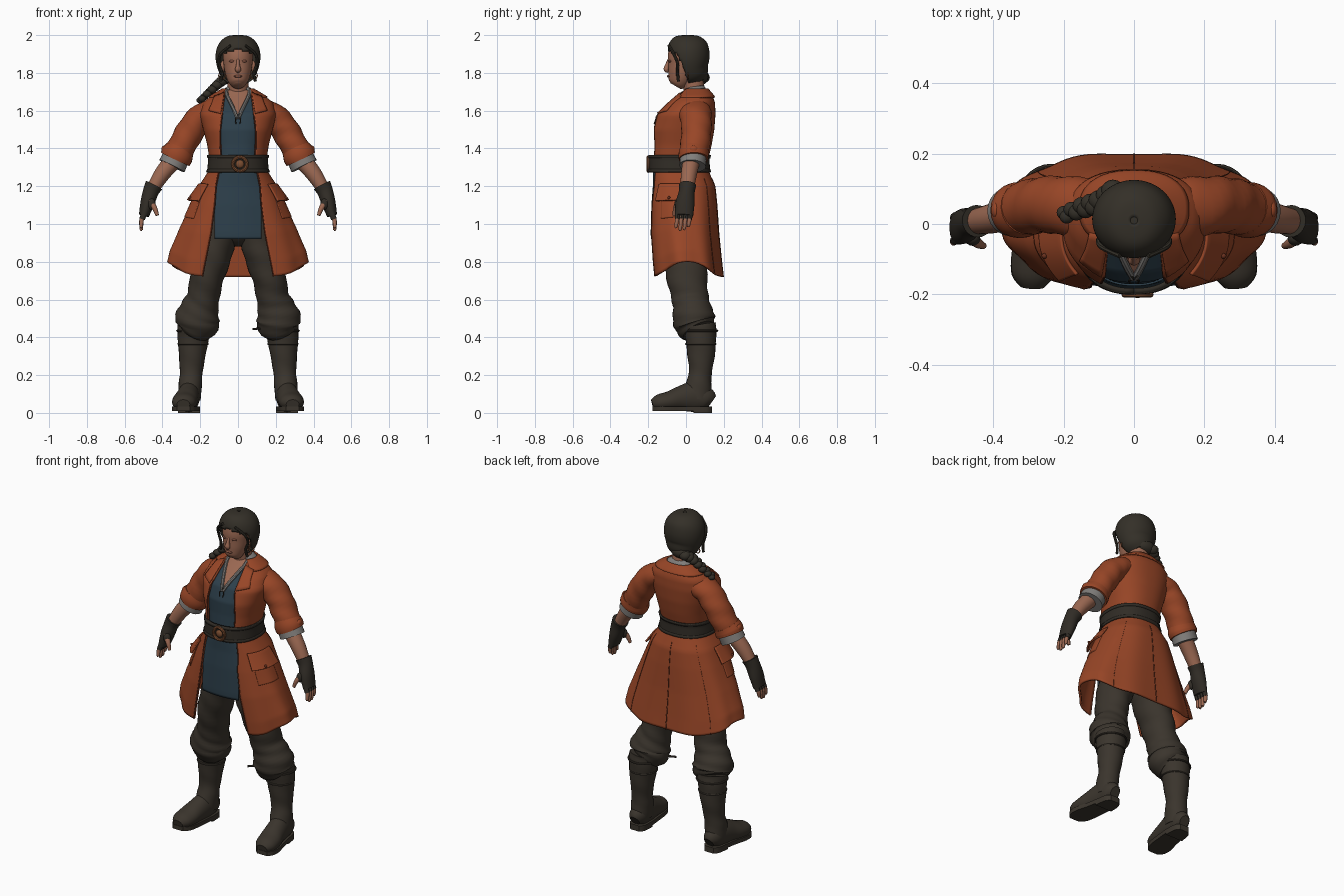
import bpy, bmesh
from math import sin, cos, pi, asin, copysign
from mathutils import Vector

cube = bpy.data.objects.get("Cube")
if cube:
    bpy.data.objects.remove(cube, do_unlink=True)

def material(name, *rgb):
    m = bpy.data.materials.new(name)
    m.use_nodes = True
    m.diffuse_color = (*rgb, 1)
    m.node_tree.nodes["Principled BSDF"].inputs["Base Color"].default_value = (*rgb, 1)
    return m

coat = material("rust_coat", .315, .061, .02)
trim = material("coat_seam", .14, .03, .013)
shirt = material("blue_shirt", .026, .05, .07)
leather = material("brown_leather", .043, .035, .026)
hair = material("dark_hair", .034, .029, .021)
skin = material("skin", .33, .14, .085)
lips = material("lips", .25, .095, .06)
linen = material("grey_linen", .22, .21, .2)
belt = material("dark_belt", .03, .025, .019)
copper = material("copper", .2, .075, .03)
made = []

def finish(name, bm, mats):
    bmesh.ops.recalc_face_normals(bm, faces=bm.faces)
    me = bpy.data.meshes.new(name)
    bm.to_mesh(me)
    bm.free()
    for m in mats:
        me.materials.append(m)
    made.append(bpy.data.objects.new(name, me))
    bpy.context.scene.collection.objects.link(made[-1])
    return made[-1]

def grid(name, rows, *mats, wrap=True, rule=None, thick=0):
    """Skin a list of point rows; rule picks a material, or None for a hole."""
    bm = bmesh.new()
    vs = [[bm.verts.new(p) for p in row] for row in rows]
    n = len(vs[0])
    for a, b in zip(vs, vs[1:]):
        for j in range(n if wrap else n - 1):
            quad = (a[j], a[(j + 1) % n], b[(j + 1) % n], b[j])
            index = rule(sum((v.co for v in quad), Vector()) / 4) if rule else 0
            if index is not None:
                bm.faces.new(quad).material_index = index
    if wrap and not rule:
        bm.faces.new(vs[0])
        bm.faces.new(vs[-1])
    ob = finish(name, bm, mats)
    if thick:
        mod = ob.modifiers.new("thickness", "SOLIDIFY")
        mod.thickness, mod.offset = thick, 0

def spline(rows, n=4):
    out = []
    for i in range(len(rows) - 1):
        quad = (rows[max(i - 1, 0)], rows[i], rows[i + 1], rows[min(i + 2, len(rows) - 1)])
        for t in (k / n for k in range(n)):
            out.append([b + t * (c - a + t * (2*a - 5*b + 4*c - d + t * (3*b - a - 3*c + d))) / 2
                        for a, b, c, d in zip(*quad)])
    return out + [list(rows[-1])]

def tube(name, rows, *mats, side=1, ref=(0, 1, 0), seg=24, ripple=0, **kw):
    """Rows are x, y, z and two radii along a smooth path."""
    rows, rings = spline(rows), []
    mid = [Vector((r[0] * side, r[1], r[2])) for r in rows]
    for i, r in enumerate(rows):
        t = (mid[min(i + 1, len(mid) - 1)] - mid[max(i - 1, 0)]).normalized()
        u = t.cross(Vector(ref)).normalized()
        turns = [2 * pi * j / seg for j in range(seg)]
        rings.append([mid[i] + (u * r[3] * cos(a) + t.cross(u) * r[4] * sin(a)) * (1 + ripple * sin(2 * a + i * 1.4))
                      for a in turns])
    grid(name, rings, *mats, **kw)

def cord(name, points, r, mat):
    tube(name, [(*p, r, r) for p in points], mat, ref=(.1, .9, .3), seg=8)

def ball(name, loc, size, mat):
    bm = bmesh.new()
    bmesh.ops.create_uvsphere(bm, u_segments=16, v_segments=10, radius=1)
    for v in bm.verts:
        v.co = Vector(loc) + Vector(a * b for a, b in zip(v.co, size))
    finish(name, bm, [mat])

def hoop(name, loc, big, small, mat, tilt=0):
    bpy.ops.mesh.primitive_torus_add(location=loc, rotation=(tilt, 0, 0), major_radius=big, minor_radius=small,
                                     major_segments=28, minor_segments=8)
    made.append(bpy.context.object)
    made[-1].name = name
    made[-1].data.materials.append(mat)

# Coat cross-sections: height, centre y, half width, half depth, half opening
COAT = [(1.71, .05, .085, .065, .068), (1.68, .045, .13, .09, .07), (1.64, .03, .18, .118, .075),
        (1.58, -.002, .197, .152, .082), (1.5, -.018, .178, .162, .092), (1.42, -.025, .157, .155, .092),
        (1.34, -.037, .145, .148, .088), (1.28, -.035, .15, .15, .1), (1.2, -.018, .2, .166, .115),
        (1.1, -.016, .243, .175, .122), (.95, -.012, .302, .182, .142), (.8, 0, .352, .186, .172),
        (.72, .008, .365, .188, .187)]
TOP, HEM, WAIST, ROUND = COAT[0][0], COAT[-1][0], 1.28, .85

def section(z):
    for a, b in zip(COAT, COAT[1:]):
        if z >= b[0] or b is COAT[-1]:
            t = min(1, (a[0] - z) / (a[0] - b[0]))
            return [p + (q - p) * t for p, q in zip(a, b)][1:]

def angle(x, z):
    return copysign(asin(min(1, abs(x) / section(z)[1]) ** (1 / ROUND)), x)

def surf(a, z, off=0):
    """Point on the coat; angle 0 is the front."""
    cy, rx, ry, _ = section(z)
    s, c, t = sin(a), cos(a), max(0, (WAIST - z) / (WAIST - HEM))
    k = 1 + .02 * t * cos(9 * a)
    return Vector(((rx * k + off) * copysign(abs(s) ** ROUND, s), cy - (ry * k + off) * copysign(abs(c) ** ROUND, c),
                   z + .08 * t * t * s ** 4))

def shell(name, z0, z1, span, *mats, off=0, flare=0, rows=24, cols=24, **kw):
    pts = []
    for t in (i / rows for i in range(rows + 1)):
        z = z0 + (z1 - z0) * t
        a, b = span(z)
        pts.append([surf(a + (b - a) * j / cols, z, off + flare * t) for j in range(cols + 1)])
    grid(name, pts, *mats, wrap=False, **kw)

def opening(z):
    a = angle(section(z)[3], z)
    return a, 2 * pi - a

def around(z):
    return 0, 2 * pi

# Coat, shirt, belt
shell("coat", TOP, HEM, opening, coat, rows=70, cols=90, thick=.012)
shell("coat_collar", TOP + .005, 1.67, lambda z: (.75, 2 * pi - .75), coat, off=.003, flare=.009, rows=6, cols=40, thick=.008)
shell("shirt_collar", TOP + .02, 1.69, lambda z: (.7, 2 * pi - .7), linen, off=-.01, rows=4, cols=40, thick=.008)
shell("shirt", TOP, 1.25, around, shirt, skin, off=-.014, rows=50, cols=100,
      rule=lambda c: int(c.y < .03 and c.z > 1.56 + 2 * abs(c.x)))
shell("shirt_tail", WAIST, .92, lambda z: (-angle(.13, z), angle(.13, z)), shirt, off=-.012, thick=.006)
shell("belt", 1.365, 1.272, around, belt, off=.006, rows=8, cols=64, thick=.014)
for z in (1.357, 1.282):
    shell("belt_edge", z + .008, z - .008, around, belt, off=.012, rows=2, cols=64, thick=.008)
hoop("buckle", (.01, -.2, 1.317), .037, .009, copper, pi / 2)
ball("buckle_centre", (.01, -.198, 1.317), (.022, .012, .022), copper)
for a in (pi, 2.35, -2.35):
    shell("skirt_seam", 1.24, HEM, lambda z: (a - .003, a + .003), trim, off=.007, rows=30, cols=1, thick=.003)

for side, s in (("left_", 1), ("right_", -1)):
    levels = [1.6 - .88 * i / 30 for i in range(31)]
    cord(side + "coat_edge", [surf(s * opening(z)[0], z, .004) for z in levels], .0035, trim)
    # Lapel, stretched between four corners on the chest
    rows = []
    for t in (i / 6 for i in range(7)):
        ends = Vector((.066 + .02 * t, 1.695 - .11 * t)), Vector((.115 + .03 * t, 1.675 - .075 * t))
        spots = [ends[0].lerp(ends[1], j / 6) for j in range(7)]
        rows.append([surf(s * angle(x, z), z, .012) for x, z in spots])
    grid(side + "lapel", rows, coat, wrap=False, thick=.009)
    # Pockets
    shell(side + "pocket", 1.18, 1.02, lambda z: (s * .95, s * 1.6), coat, off=.005, thick=.01)
    shell(side + "pocket_flap", 1.21, 1.12, lambda z: (s * .85, s * 1.7), coat, off=.01, flare=.022, thick=.01)
    ball(side + "pocket_button", surf(s * 1.27, 1.135, .036), (.008, .008, .008), trim)
    # Neck trim and lace of the shirt
    neckline = ((.002, 1.56), (.022, 1.605), (.045, 1.65), (.062, 1.685), (.068, 1.71))
    cord(side + "shirt_trim", [surf(s * angle(x, z), z, -.006) for x, z in neckline], .01, linen)
    lace = ((.022, 1.6), (.002, 1.575), (-.014, 1.555), (-.01, 1.53))
    cord(side + "shirt_lace", [surf(s * angle(x, z), z, -.002) for x, z in lace], .003, belt)

    # Arms
    tube(side + "sleeve", [(.11, .045, 1.6, .066, .085), (.185, .05, 1.573, .07, .085), (.24, .055, 1.51, .075, .08),
                           (.285, .05, 1.435, .074, .078), (.325, .04, 1.36, .075, .075)], coat, side=s, ripple=.035)
    tube(side + "sleeve_cuff", [(.308, .045, 1.395, .077, .076), (.322, .04, 1.366, .086, .08),
                                (.333, .04, 1.343, .083, .078)], coat, side=s)
    tube(side + "shirt_cuff", [(.318, .04, 1.372, .07, .07), (.35, .035, 1.307, .074, .07)], linen, side=s)
    ball(side + "cuff_tab", (s * .39, .04, 1.395), (.016, .025, .02), coat)
    tube(side + "forearm", [(.34, .03, 1.34, .048, .046), (.405, .015, 1.26, .042, .042), (.46, .005, 1.17, .032, .034)],
         skin, side=s)
    tube(side + "glove", [(.445, .008, 1.205, .048, .046), (.462, .004, 1.17, .042, .042), (.48, -.005, 1.11, .037, .05),
                          (.498, -.01, 1.045, .027, .048)], belt, side=s)
    for f, tip in enumerate((.98, .967, .97, .985)):
        y = -.043 + f * .022
        tube(side + "finger", [(.493, y, 1.07, .013, .012), (.51, y - .004, 1.025, .012, .011),
                               (.512, y - .01, tip + .006, .009, .009), (.511, y - .01, tip, .003, .003)], skin, side=s, seg=10)
        tube(side + "glove_finger", [(.49, y, 1.075, .017, .014), (.508, y - .003, 1.025, .015, .013)], belt, side=s, seg=10)
    tube(side + "thumb", [(.468, -.035, 1.12, .018, .018), (.442, -.055, 1.085, .014, .014), (.427, -.062, 1.045, .009, .009)],
         skin, side=s, seg=10)
    ball(side + "glove_thumb", (s * .458, -.042, 1.105), (.022, .02, .03), belt)

    # Legs and boots
    tube(side + "trouser_leg", [(.08, -.01, 1.12, .085, .11), (.1, -.01, .95, .092, .12), (.13, -.005, .84, .098, .115),
                                (.165, .005, .72, .09, .108), (.182, .02, .62, .086, .098), (.2, .03, .56, .1, .1),
                                (.214, .04, .505, .117, .112), (.217, .05, .465, .113, .108), (.23, .065, .435, .085, .09)],
         leather, side=s, seg=32, ripple=.03)
    tube(side + "boot_shaft", [(.232, .07, .46, .088, .09), (.236, .078, .41, .084, .083), (.243, .08, .3, .07, .072),
                               (.248, .076, .21, .06, .06), (.253, .066, .14, .062, .07), (.257, .06, .07, .058, .075)],
         leather, side=s, ripple=.015)
    for z, r in ((.435, .087), (.365, .077)):
        hoop(side + "boot_strap", (s * (.254 - .045 * z), .078, z), r, .006, leather)
    foot = [(.255, .138, .06, .03, .035), (.256, .11, .075, .05, .06), (.26, .04, .085, .058, .08),
            (.27, -.03, .075, .062, .066), (.281, -.09, .062, .067, .052), (.287, -.145, .053, .06, .044),
            (.289, -.178, .045, .034, .026)]
    tube(side + "foot", foot, leather, side=s, ref=(0, 0, 1))
    edge = [(s * (x + w * k), y) for k, part in ((1, foot), (-1, foot[::-1])) for x, y, z, w, h in spline(part)]
    grid(side + "sole", [[(*p, z) for p in edge] for z in (.01, .035)], leather)
    grid(side + "heel", [[(*p, z) for p in edge if p[1] > .03] for z in (0, .03)], leather)

    # Details at the sides of the head
    ball(side + "ear", (s * .08, .012, 1.835), (.014, .02, .03), skin)
    ball(side + "eyelid", (s * .03, -.083, 1.862), (.017, .01, .007), lips)
    hoop(side + "earring", (s * .084, .01, 1.785), .018, .003, copper, pi / 2)
    cord(side + "hair_strand", [(s * .04, -.09, 1.945), (s * .092, -.065, 1.9), (s * .1, -.045, 1.85),
                                (s * .085, -.045, 1.8), (s * .092, -.04, 1.755)], .008, hair)

ball("pelvis", (0, -.01, 1.02), (.15, .12, .14), leather)
cord("boot_tie", [(.15, .03, .45), (.11, 0, .447), (.08, -.02, .443)], .006, leather)

# Head
tube("neck", [(0, .055, 1.58, .075, .065), (0, .048, 1.68, .058, .056), (0, .03, 1.8, .054, .056)], skin)
tube("head", [(0, -.055, 1.73, .024, .03), (0, -.047, 1.745, .045, .05), (0, -.03, 1.785, .064, .068),
              (0, -.015, 1.84, .075, .081), (0, -.008, 1.89, .079, .088), (0, 0, 1.94, .072, .08),
              (0, .005, 1.98, .035, .04)], skin, seg=32)
tube("nose", [(0, -.088, 1.872, .008, .008), (0, -.099, 1.84, .01, .012), (0, -.104, 1.818, .017, .014),
              (0, -.094, 1.806, .01, .008)], skin, seg=12)
ball("mouth", (0, -.09, 1.782), (.024, .011, .007), lips)

# Hair with a hole for the face, and a braid over the right shoulder
tube("hair", [(0, .01, 1.995, .01, .01), (0, .01, 1.988, .055, .06), (0, .01, 1.96, .09, .092), (0, .012, 1.92, .109, .104),
              (0, .016, 1.87, .112, .104), (0, .028, 1.82, .1, .09), (0, .048, 1.78, .078, .07), (0, .06, 1.755, .04, .04)],
     hair, seg=64, thick=.012,
     rule=lambda c: None if c.y < .4 * (1.87 - c.z) - .03 and c.z < 1.925 - .25 * abs(c.x) else 0)
ball("hair_crown", (0, .01, 1.95), (.085, .085, .05), hair)
ball("hair_knot", (-.02, .075, 1.785), (.065, .045, .04), hair)
for i, p in enumerate(spline([(-.06, .085, 1.775), (-.1, .06, 1.745), (-.15, .045, 1.7), (-.2, .025, 1.655)])):
    r = .034 - .0012 * i
    ball("braid_lock", Vector(p) + Vector((0, .007 * (-1) ** i, 0)), (r, r, r * .85), hair)

bpy.ops.object.select_all(action="DESELECT")
for ob in made:
    ob.select_set(True)
bpy.context.view_layer.objects.active = made[0]
bpy.ops.object.shade_smooth_by_angle(angle=.7)
